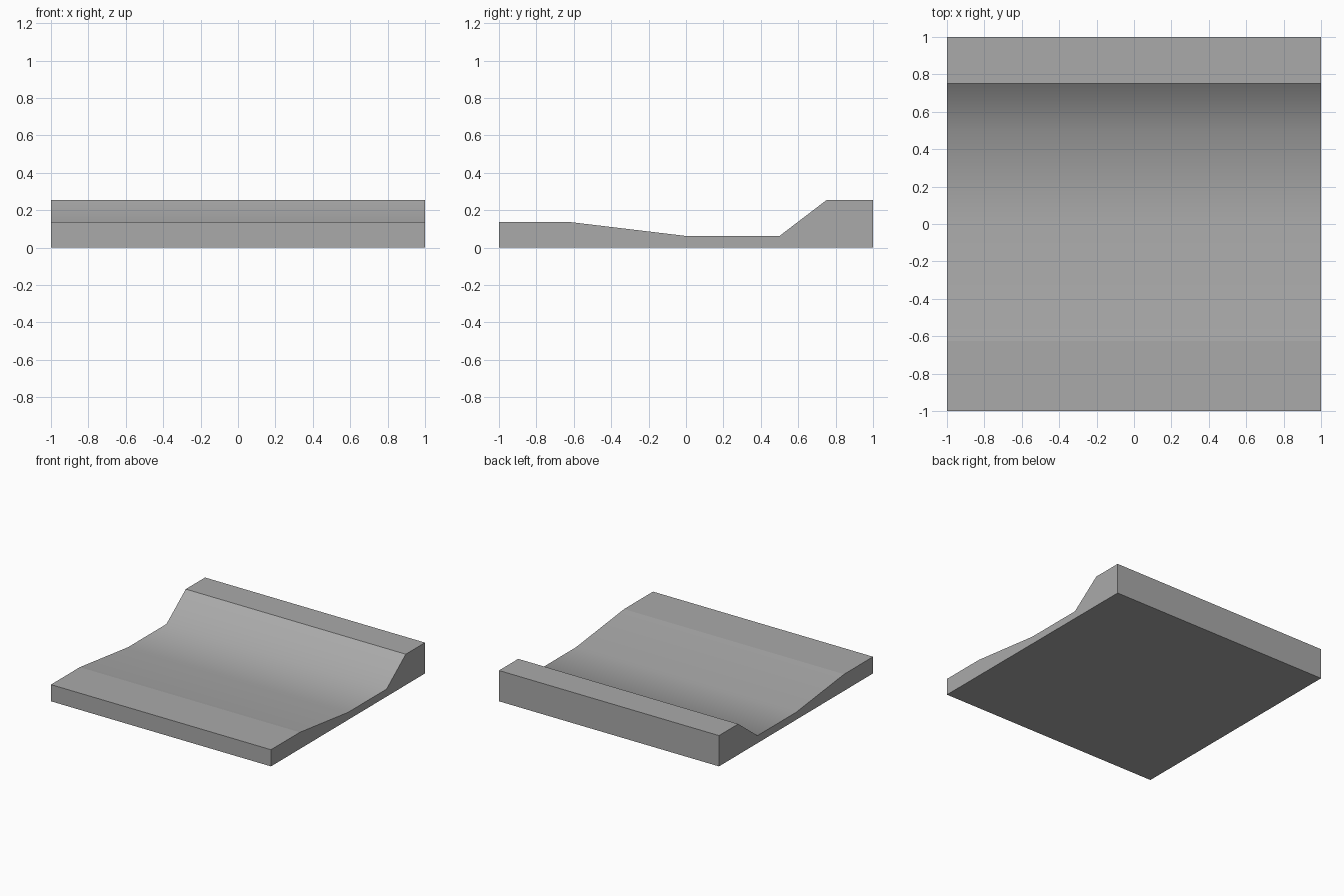
import bpy
import bmesh

cube = bpy.data.objects.get("Cube")
if cube:
    bpy.data.objects.remove(cube, do_unlink=True)

# Plain stone grey
grey = bpy.data.materials.new("stone_grey")
grey.use_nodes = True
colour = (0.4, 0.4, 0.4, 1)
grey.diffuse_color = colour
grey.node_tree.nodes["Principled BSDF"].inputs["Base Color"].default_value = colour

# Side profile (y, z): low front ledge, gentle slope, floor, steep bank, high back ledge
profile = [(-1, 0), (1, 0), (1, 0.253), (0.75, 0.253), (0.5, 0.062),
           (0, 0.062), (-0.625, 0.137), (-1, 0.137)]

# Sweep the profile across the width
bm = bmesh.new()
side = bm.faces.new([bm.verts.new((-1, y, z)) for y, z in profile])
swept = bmesh.ops.extrude_face_region(bm, geom=[side], use_keep_orig=True)
moved = [g for g in swept["geom"] if isinstance(g, bmesh.types.BMVert)]
bmesh.ops.translate(bm, verts=moved, vec=(2, 0, 0))
bmesh.ops.recalc_face_normals(bm, faces=bm.faces)


# The channel between the ledges is one smooth surface; everything else is flat
def in_channel(face):
    y = face.calc_center_median().y
    return face.normal.z > 0.5 and -0.62 < y < 0.74


for face in bm.faces:
    face.smooth = in_channel(face)
for edge in bm.edges:
    edge.smooth = all(f.smooth for f in edge.link_faces)

mesh = bpy.data.meshes.new("channel_tile")
bm.to_mesh(mesh)
bm.free()
mesh.materials.append(grey)
tile = bpy.data.objects.new("channel_tile", mesh)
bpy.context.collection.objects.link(tile)
